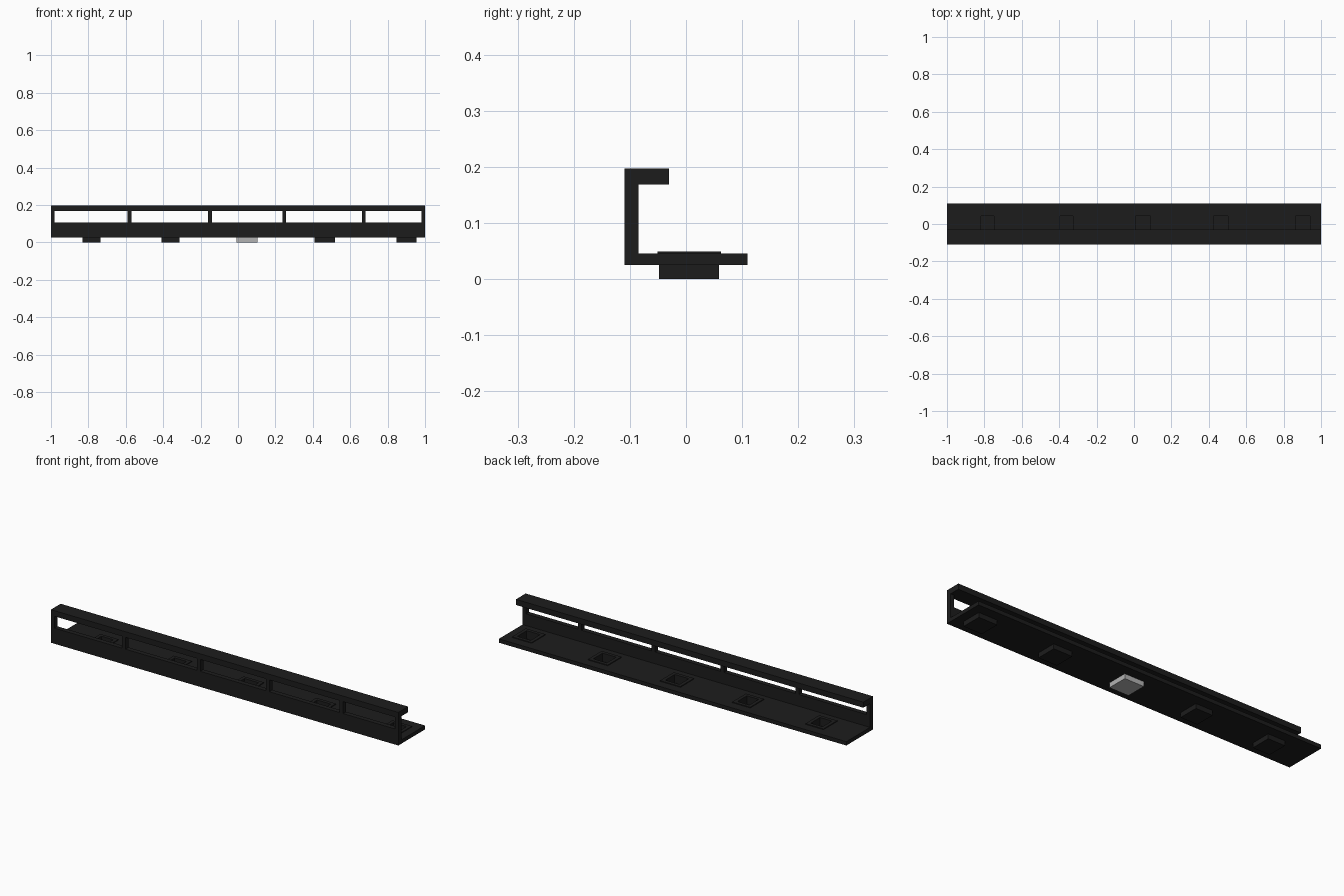
import bpy, bmesh

if "Cube" in bpy.data.objects:
    bpy.data.objects.remove(bpy.data.objects["Cube"])

def material(name, rgb):
    m = bpy.data.materials.new(name)
    m.diffuse_color = (*rgb, 1)
    m.use_nodes = True
    m.node_tree.nodes["Principled BSDF"].inputs["Base Color"].default_value = m.diffuse_color
    return m

dark = material("dark_plastic", (0.012, 0.012, 0.012))
light = material("light_grey", (0.45, 0.45, 0.45))

def finish(bm, name):
    bmesh.ops.recalc_face_normals(bm, faces=bm.faces)
    me = bpy.data.meshes.new(name)
    bm.to_mesh(me)
    bm.free()
    ob = bpy.data.objects.new(name, me)
    bpy.context.collection.objects.link(ob)
    me.materials.append(dark)
    return ob

def loft(name, rings):
    """Closed skin through a series of equal-length vertex rings."""
    bm = bmesh.new()
    rows = [[bm.verts.new(p) for p in r] for r in rings]
    for a, b in zip(rows, rows[1:]):
        n = len(a)
        for i in range(n):
            bm.faces.new((a[i], a[(i + 1) % n], b[(i + 1) % n], b[i]))
    bm.faces.new(rows[0])
    bm.faces.new(rows[-1])
    return finish(bm, name)

def rect(x0, x1, y0, y1, z, d=0.0):
    return [(x0 + d, y0 + d, z), (x1 - d, y0 + d, z), (x1 - d, y1 - d, z), (x0 + d, y1 - d, z)]

def cutter(body, x0, x1, y0, y1, z0, z1):
    c = loft("cutter", [rect(x0, x1, y0, y1, z0), rect(x0, x1, y0, y1, z1)])
    c.hide_render = True
    c.hide_set(True)
    m = body.modifiers.new("cut", 'BOOLEAN')
    m.operation, m.solver, m.object = 'DIFFERENCE', 'EXACT', c

# Channel: base plate, front wall and top rail as one extruded profile
profile = [(-0.11, 0.025), (0.11, 0.025), (0.11, 0.045), (-0.085, 0.045),
           (-0.085, 0.168), (-0.03, 0.168), (-0.03, 0.197), (-0.11, 0.197)]
channel = loft("channel_frame", [[(x, y, z) for y, z in profile] for x in (-1, 1)])

# Windows in the front wall, leaving posts
posts = [-0.99, -0.58, -0.15, 0.247, 0.672, 0.99]
for a, b in zip(posts, posts[1:]):
    cutter(channel, a + 0.01, b - 0.01, -0.13, -0.07, 0.106, 0.168)

# Sunken trays through the base plate, with a thin rim on top
Y0, Y1 = -0.048, 0.059
spans = [(-0.832, -0.734), (-0.41, -0.312), (-0.008, 0.103), (0.41, 0.518), (0.848, 0.955)]
steps = [(0, 0.0), (0, 0.045), (-0.003, 0.045), (-0.003, 0.049), (0.015, 0.049), (0.015, 0.006)]
for i, (x0, x1) in enumerate(spans):
    cutter(channel, x0 + 0.001, x1 - 0.001, Y0 + 0.001, Y1 - 0.001, 0.01, 0.06)
    tray = loft(f"tray_{i + 1}", [rect(x0, x1, Y0, Y1, z, d) for d, z in steps])
    if i == 2:  # middle tray has a light outer shell
        tray.data.materials.append(light)
        for f in tray.data.polygons:
            if all(tray.data.vertices[v].index < 8 for v in f.vertices):
                f.material_index = 1
